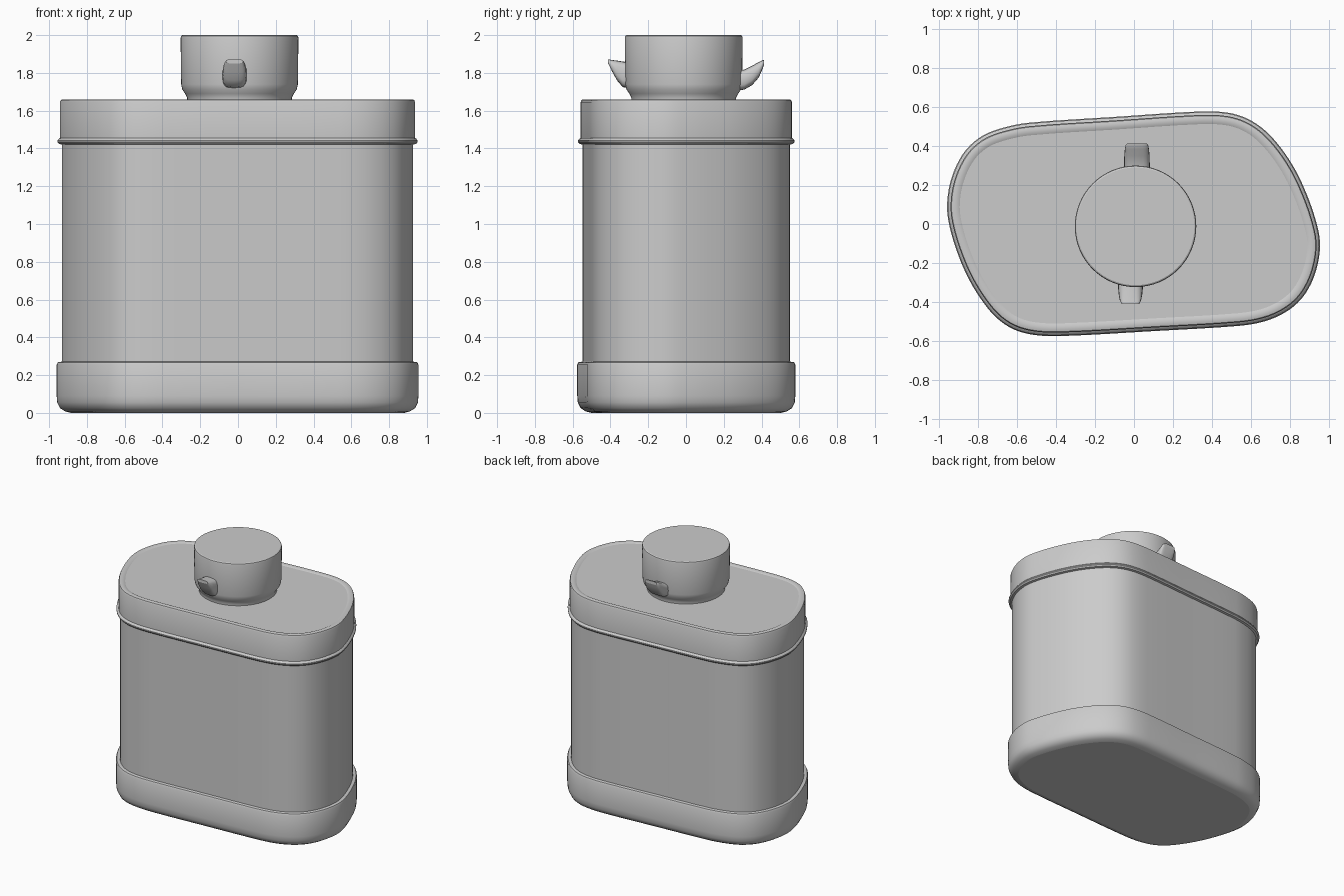
import bpy, bmesh, math
from mathutils import Vector

if "Cube" in bpy.data.objects:
    bpy.data.objects.remove(bpy.data.objects["Cube"])

# Skewed oval outline, clockwise seen from above
POINTS = [(0.34, 0.578), (0.48, 0.572), (0.58, 0.542), (0.67, 0.483), (0.755, 0.39),
          (0.83, 0.275), (0.89, 0.145), (0.933, 0.02), (0.955, -0.09), (0.945, -0.20),
          (0.91, -0.305), (0.855, -0.39), (0.775, -0.455), (0.67, -0.50), (0.54, -0.523),
          (0.10, -0.55), (-0.36, -0.575), (-0.51, -0.57), (-0.62, -0.54), (-0.71, -0.478),
          (-0.79, -0.38), (-0.86, -0.26), (-0.915, -0.125), (-0.95, 0.0), (-0.96, 0.09),
          (-0.947, 0.20), (-0.91, 0.305), (-0.855, 0.39), (-0.775, 0.455),
          (-0.67, 0.495), (-0.54, 0.52), (-0.10, 0.55)]


def smooth_outline(steps=4):
    pts = [Vector(p) for p in POINTS]
    n, out = len(pts), []
    for i in range(n):
        a, b, c, d = (pts[(i + k) % n] for k in (-1, 0, 1, 2))
        # tangents scaled to spacing so the long straight sides stay straight
        length = (c - b).length
        t0 = (c - a).normalized() * length
        t1 = (d - b).normalized() * length
        for s in range(steps):
            t = s / steps
            out.append(b * (2*t**3 - 3*t*t + 1) + t0 * (t**3 - 2*t*t + t)
                       + c * (3*t*t - 2*t**3) + t1 * (t**3 - t*t))
    return out


OUTLINE = smooth_outline()


def oval_ring(offset, z):
    """Outline moved outward by offset at height z."""
    n = len(OUTLINE)
    ring = []
    for i, p in enumerate(OUTLINE):
        t = (OUTLINE[(i + 1) % n] - OUTLINE[i - 1]).normalized()
        q = p + Vector((-t.y, t.x)) * offset
        ring.append((q.x, q.y, z))
    return ring


def ovals(profile):
    return [oval_ring(o, z) for o, z in profile]


def round_ring(r, z, cx=0.008, cy=-0.012, n=64):
    return [(cx + r * math.cos(2*math.pi*i/n), cy + r * math.sin(2*math.pi*i/n), z)
            for i in range(n)]


def loft(name, rings, cap_start=False, cap_end=False, angle=35):
    bm = bmesh.new()
    loops = [[bm.verts.new(p) for p in r] for r in rings]
    n = len(loops[0])
    for a, b in zip(loops, loops[1:]):
        for i in range(n):
            j = (i + 1) % n
            bm.faces.new((a[i], a[j], b[j], b[i]))
    if cap_start:
        bm.faces.new(loops[0][::-1])
    if cap_end:
        bm.faces.new(loops[-1])
    bmesh.ops.recalc_face_normals(bm, faces=bm.faces)
    # open rims: make sure the skin faces away from the axis
    side = max(bm.faces, key=lambda f: f.calc_center_median().xy.length)
    if side.normal.xy.dot(side.calc_center_median().xy) < 0:
        bmesh.ops.reverse_faces(bm, faces=bm.faces)
    mesh = bpy.data.meshes.new(name)
    bm.to_mesh(mesh)
    bm.free()
    obj = bpy.data.objects.new(name, mesh)
    bpy.context.collection.objects.link(obj)
    bpy.ops.object.select_all(action='DESELECT')
    obj.select_set(True)
    bpy.context.view_layer.objects.active = obj
    bpy.ops.object.shade_smooth_by_angle(angle=math.radians(angle))
    # end caps stay flat
    for poly in mesh.polygons:
        if len(poly.vertices) > 4:
            poly.use_smooth = False
    return obj


# Base tray with rounded bottom edge and a small step up to the body
loft("base_tray", ovals([(-0.075, 0.0), (-0.045, 0.008), (-0.018, 0.025), (-0.003, 0.055),
                         (0.0, 0.09), (0.0, 0.255), (-0.006, 0.268), (-0.032, 0.272)]),
     cap_start=True)

# Tin body wall
loft("body", ovals([(-0.028, 0.26), (-0.028, 1.43)]))

# Lid with a rolled bead at its lower edge and a softly rounded top rim
loft("lid", ovals([(-0.03, 1.42), (-0.012, 1.424), (-0.004, 1.434), (-0.004, 1.442),
                   (-0.012, 1.452), (-0.018, 1.456), (-0.018, 1.645), (-0.023, 1.657),
                   (-0.034, 1.66), (-0.052, 1.66), (-0.065, 1.654)]), cap_end=True)

# Round cap on a narrower neck
loft("cap", [round_ring(r, z) for r, z in
             [(0.277, 1.645), (0.277, 1.668), (0.288, 1.69), (0.303, 1.712), (0.309, 1.74),
              (0.312, 1.985), (0.309, 1.996), (0.302, 2.0)]], cap_end=True)


def lug(name, cx, side, sections):
    """Curved horn; sections are (y, bottom z, top z, half width)."""
    rings = []
    for y, z0, z1, w in sections:
        ring = []
        for i in range(20):
            a = 2 * math.pi * i / 20
            c, s = math.cos(a), math.sin(a)
            ring.append((cx + w * math.copysign(abs(c)**0.6, c), side * y,
                         (z0 + z1) / 2 + (z1 - z0) / 2 * math.copysign(abs(s)**0.6, s)))
        rings.append(ring)
    loft(name, rings, True, True, angle=50)


# Two upswept lugs on the cap
lug("front_lug", -0.018, -1, [(0.29, 1.715, 1.855, 0.065), (0.335, 1.725, 1.86, 0.063),
                              (0.365, 1.76, 1.865, 0.06), (0.39, 1.805, 1.868, 0.055),
                              (0.412, 1.85, 1.872, 0.045)])
lug("back_lug", 0.015, 1, [(0.27, 1.705, 1.81, 0.066), (0.31, 1.712, 1.818, 0.066),
                           (0.35, 1.735, 1.838, 0.065), (0.385, 1.775, 1.857, 0.062),
                           (0.405, 1.82, 1.867, 0.058), (0.414, 1.845, 1.868, 0.05)])
